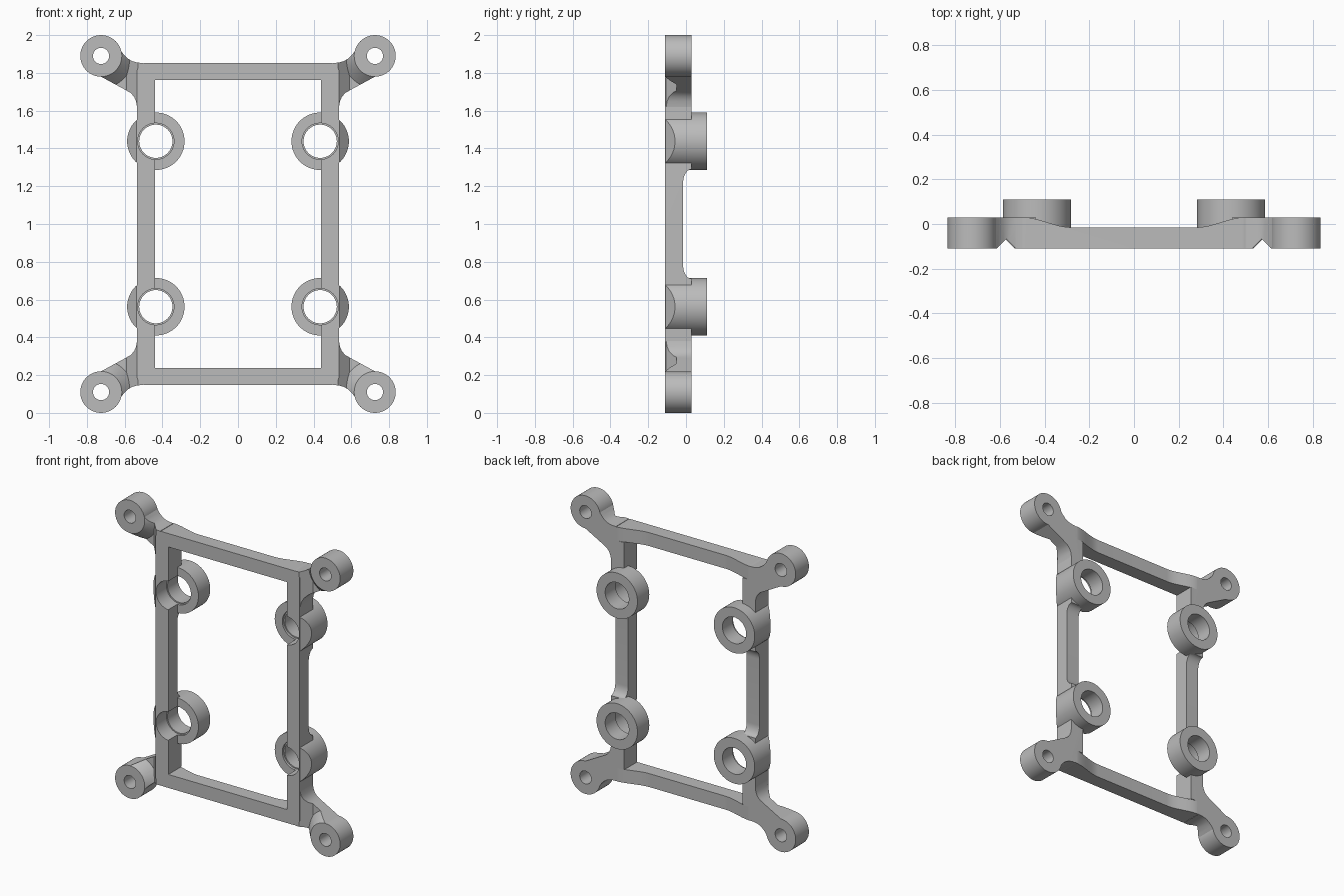
import bpy, bmesh
from math import sin, cos, pi, radians
from mathutils import Vector

cube = bpy.data.objects.get("Cube")
if cube:
    bpy.data.objects.remove(cube)

MID = 1.0                      # height of the horizontal symmetry plane
FRONT, BACK, RAIL_BACK = -0.11, 0.03, -0.015
BOSS = (0.725, 0.89)           # corner boss centre, relative to MID
STAND = (0.435, 0.438)         # standoff centre, relative to MID

grey = bpy.data.materials.new("plain grey")
grey.use_nodes = True
colour = (0.5, 0.5, 0.5, 1)
grey.diffuse_color = colour
grey.node_tree.nodes["Principled BSDF"].inputs["Base Color"].default_value = colour


def arc(c, r, a0=0, a1=360, n=48):
    """Points on an arc; a full circle omits the repeated end."""
    count = n if a1 - a0 == 360 else n + 1
    angles = [radians(a0 + (a1 - a0) * i / n) for i in range(count)]
    return [(c[0] + r * cos(a), c[1] + r * sin(a)) for a in angles]


def prism(name, pts, axis, a, b, end_pts=None):
    """Extrude a 2D outline along an axis, optionally to a second outline."""
    place = {"x": lambda p, d: (d, p[0], p[1]),
             "y": lambda p, d: (p[0], d, p[1]),
             "z": lambda p, d: (p[0], p[1], d)}[axis]
    bm = bmesh.new()
    lo = [bm.verts.new(place(p, a)) for p in pts]
    hi = [bm.verts.new(place(p, b)) for p in (end_pts or pts)]
    bm.faces.new(lo)
    bm.faces.new(hi)
    for i in range(len(lo)):
        j = (i + 1) % len(lo)
        bm.faces.new((lo[i], lo[j], hi[j], hi[i]))
    bmesh.ops.recalc_face_normals(bm, faces=bm.faces)
    mesh = bpy.data.meshes.new(name)
    bm.to_mesh(mesh)
    bm.free()
    ob = bpy.data.objects.new(name, mesh)
    bpy.context.collection.objects.link(ob)
    ob.location.z = MID
    return ob


def cut(ob, *cutters):
    """Subtract the cutters and discard them."""
    for c in cutters:
        mod = ob.modifiers.new("cut", "BOOLEAN")
        mod.operation = "DIFFERENCE"
        mod.solver = "EXACT"
        mod.object = c
    bpy.context.view_layer.update()
    deps = bpy.context.evaluated_depsgraph_get()
    mesh = bpy.data.meshes.new_from_object(ob.evaluated_get(deps))
    ob.modifiers.clear()
    ob.data = mesh
    for c in cutters:
        bpy.data.objects.remove(c)


def finish(ob):
    """Open the symmetry planes, shade, colour and mirror to four quarters."""
    bm = bmesh.new()
    bm.from_mesh(ob.data)
    seam = [f for f in bm.faces
            if any(all(abs(v.co[k]) < 1e-4 for v in f.verts) for k in (0, 2))]
    bmesh.ops.delete(bm, geom=seam, context="FACES")
    bm.to_mesh(ob.data)
    bm.free()
    ob.data.materials.clear()
    ob.data.materials.append(grey)
    bpy.ops.object.select_all(action="DESELECT")
    ob.select_set(True)
    bpy.context.view_layer.objects.active = ob
    bpy.ops.object.shade_smooth_by_angle(angle=radians(30))
    mirror = ob.modifiers.new("quarters", "MIRROR")
    mirror.use_axis = (True, False, True)


def stepped_hole():
    """Cutters for the standoff bore: wide in front, narrower behind."""
    return (prism("wide_bore", arc(STAND, 0.096), "y", -0.2, 0.0),
            prism("narrow_bore", arc(STAND, 0.088), "y", -0.1, 0.2))


# Rectangular frame, one quarter, with a rounded outer corner
outline = [(0, 0.763), (0.44, 0.763), (0.44, 0), (0.535, 0)]
outline += arc((0.485, 0.803), 0.05, 0, 90, 10) + [(0, 0.853)]
frame = prism("frame", outline, "y", FRONT, BACK)

# Thin the side rail between the standoffs, with a concave run-out
fillet = [(BACK - 0.045 * sin(t), 0.22 + 0.07 * cos(t))
          for t in (pi / 2 * (1 - i / 12) for i in range(13))]
rail_relief = prism("rail_relief",
                    [(0.1, -0.1), (RAIL_BACK, -0.1)] + fillet + [(0.1, 0.29)],
                    "x", 0.4, 0.6)

# Thin the cross bar with an S-shaped rise towards the corner
rise = []
for i in range(17):
    t = i / 16
    rise.append((0.28 + 0.22 * t, RAIL_BACK + 0.0455 * t * t * (3 - 2 * t)))
bar_relief = prism("bar_relief",
                   [(-0.1, 0.1), (-0.1, RAIL_BACK)] + rise + [(0.5, 0.1)],
                   "z", 0.762, 0.9)
cut(frame, rail_relief, bar_relief, *stepped_hole())
finish(frame)

# Round standoffs: chamfered outside the rail, cut back inside it
standoff = prism("standoff", arc(STAND, 0.152, n=64), "y", FRONT + 0.002, 0.11)
chamfer = prism("chamfer", [(0.515, -0.13), (0.65, -0.13), (0.65, 0.005)],
                "z", 0.2, 0.7)
inner_step = prism("inner_step", [(0.2, -0.2), (0.44, -0.2),
                                  (0.44, RAIL_BACK), (0.2, RAIL_BACK)],
                   "z", 0.2, 0.7)
cut(standoff, chamfer, inner_step, *stepped_hole())
finish(standoff)

# Corner bosses with screw holes
boss = prism("corner_boss", arc(BOSS, 0.11), "y", FRONT, BACK)
cut(boss, prism("screw_hole", arc(BOSS, 0.043, n=32), "y", -0.2, 0.2))
finish(boss)

# Flared arms joining the bosses to the frame, with a groove in front
arm = prism("corner_arm",
            [(0.665, 0.92), (0.625, 0.925), (0.605, 0.897), (0.585, 0.877),
             (0.56, 0.862), (0.53, 0.854), (0.5, 0.853), (0.5, 0.62),
             (0.535, 0.62), (0.54, 0.65), (0.551, 0.675), (0.57, 0.695),
             (0.6, 0.712), (0.725, 0.78), (0.67, 0.83)],
            "y", FRONT, BACK)
groove = prism("groove", [(0.52, -0.12), (0.95, -0.12), (0.95, -0.05), (0.59, -0.05)],
               "z", 0.5, 1.1)
cut(groove, prism("boss_flare", arc(BOSS, 0.09), "y", -0.13, -0.04,
                  arc(BOSS, 0.18)))
cut(arm, groove)
finish(arm)
